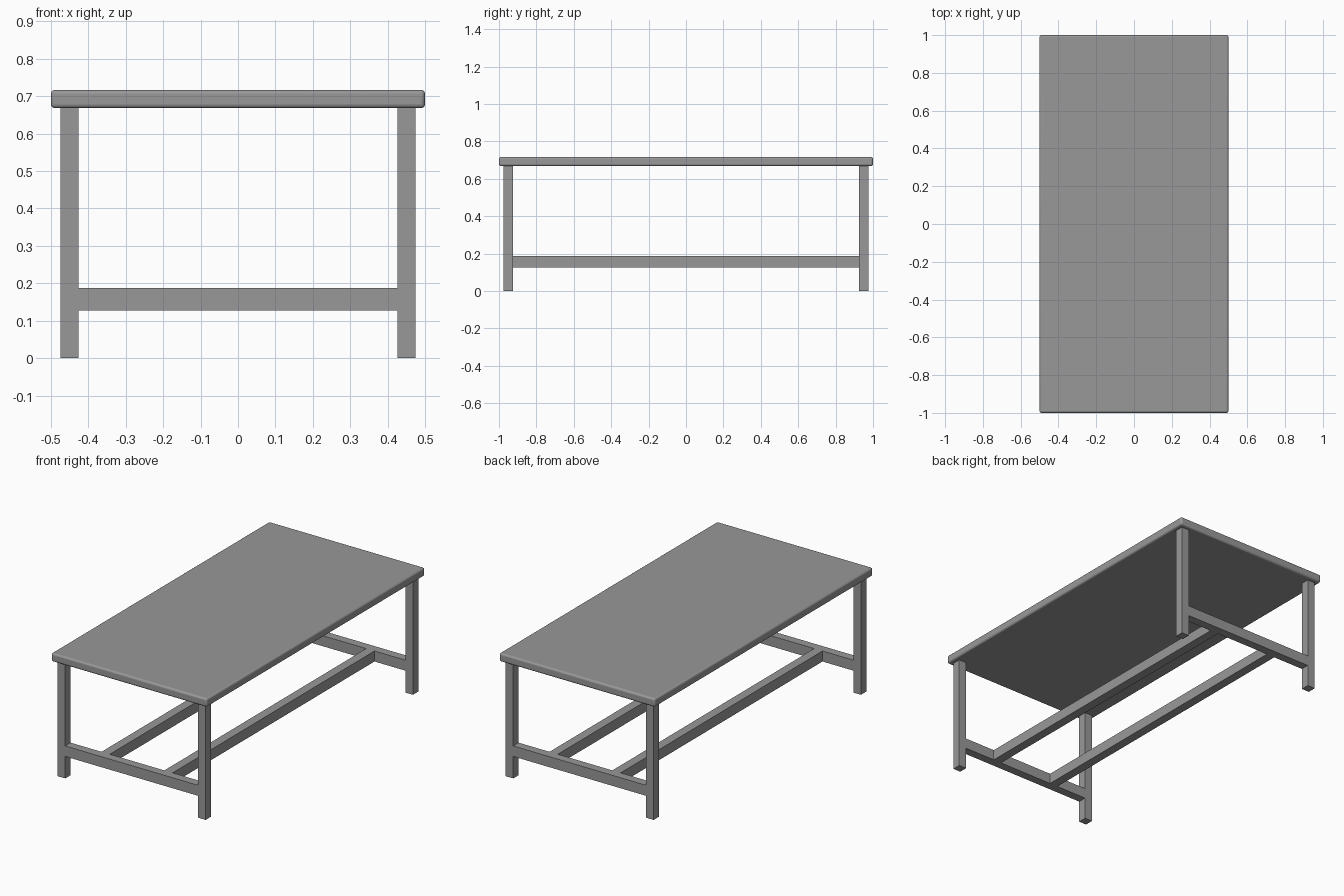
import bpy

if "Cube" in bpy.data.objects:
    bpy.data.objects.remove(bpy.data.objects["Cube"])

# Dark grey finish shared by every part
grey = bpy.data.materials.new("dark_grey")
grey.diffuse_color = (0.315, 0.315, 0.315, 1)
grey.use_nodes = True
grey.node_tree.nodes["Principled BSDF"].inputs["Base Color"].default_value = grey.diffuse_color


def box(name, x, y, z, bevel=0.0, segments=1):
    """Axis-aligned box from (min, max) ranges, with an optional edge bevel."""
    ranges = (x, y, z)
    bpy.ops.mesh.primitive_cube_add(size=1, location=[(a + b) / 2 for a, b in ranges])
    ob = bpy.context.object
    ob.name = name
    ob.scale = [b - a for a, b in ranges]
    bpy.ops.object.transform_apply(location=False, rotation=False, scale=True)
    ob.data.materials.append(grey)
    if bevel:
        mod = ob.modifiers.new("edge_bevel", 'BEVEL')
        mod.width = bevel
        mod.segments = segments
        bpy.ops.object.shade_smooth_by_angle()
    return ob


def side(s, a, b):
    """Range a..b mirrored to the side given by the sign s."""
    return tuple(sorted((s * a, s * b)))


TOP_Z, UNDER_Z = 0.717, 0.668
LEG_X, LEG_Y = (0.426, 0.475), (0.925, 0.975)
RAIL_X, RAIL_Z = (0.175, 0.228), (0.127, 0.188)

# Table top with rounded edges
box("table_top", (-0.5, 0.5), (-1, 1), (UNDER_Z, TOP_Z), 0.011, 4)

# Four square legs
for sy, end in ((-1, "front"), (1, "back")):
    for sx, lr in ((-1, "left"), (1, "right")):
        box(f"{end}_{lr}_leg", side(sx, *LEG_X), side(sy, *LEG_Y), (0, UNDER_Z))
    # Stretcher joining the pair of legs at each end
    box(f"{end}_stretcher", (-LEG_X[0], LEG_X[0]), side(sy, *LEG_Y), RAIL_Z)

# Two long rails between the end stretchers
for sx, lr in ((-1, "left"), (1, "right")):
    box(f"{lr}_long_rail", side(sx, *RAIL_X), (-LEG_Y[0], LEG_Y[0]), RAIL_Z)
